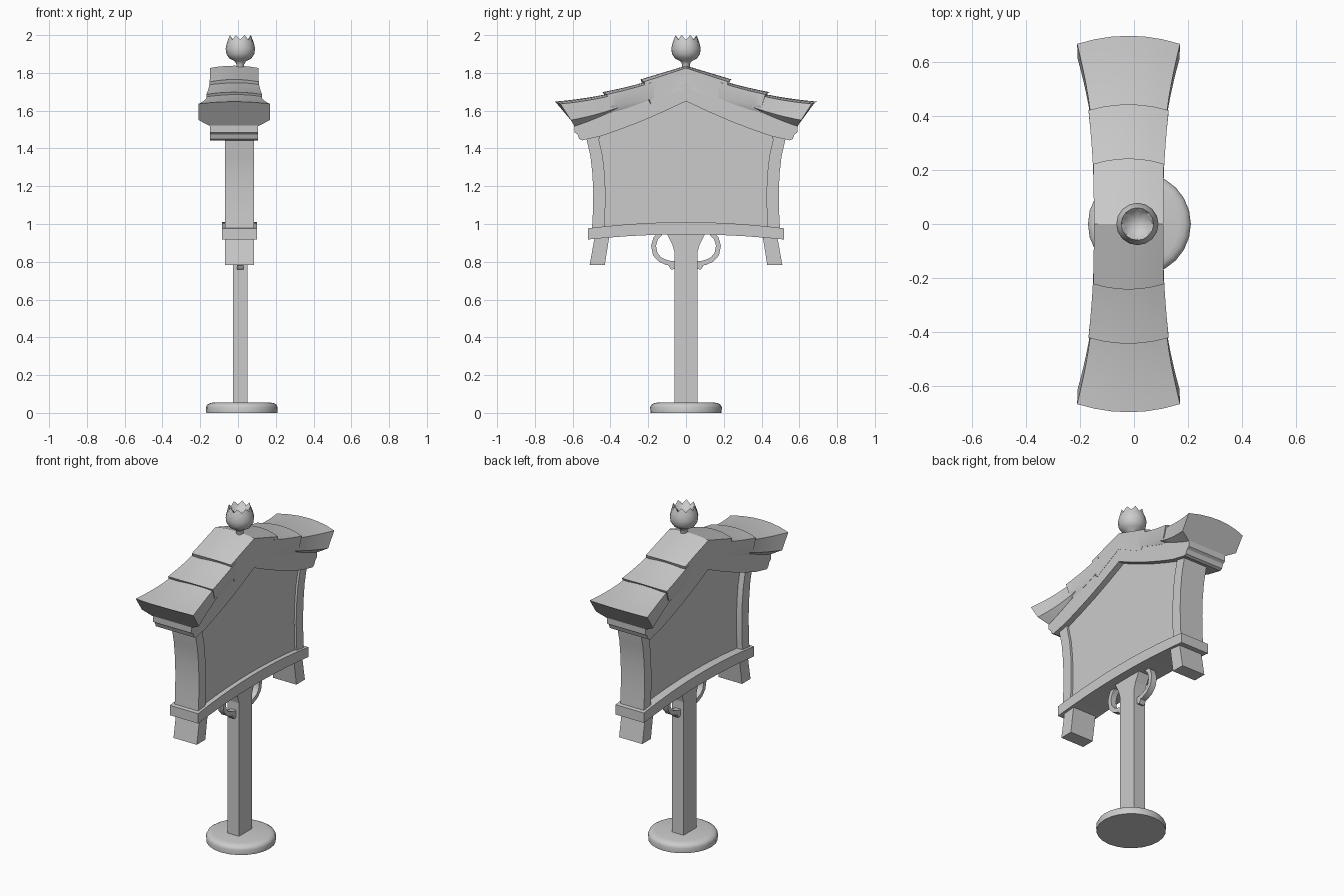
import bpy, bmesh, math

if "Cube" in bpy.data.objects:
    bpy.data.objects.remove(bpy.data.objects["Cube"])

def finish(name, bm, smooth=None):
    bmesh.ops.recalc_face_normals(bm, faces=bm.faces)
    me = bpy.data.meshes.new(name)
    bm.to_mesh(me)
    bm.free()
    ob = bpy.data.objects.new(name, me)
    bpy.context.collection.objects.link(ob)
    if smooth:
        bpy.ops.object.select_all(action='DESELECT')
        bpy.context.view_layer.objects.active = ob
        ob.select_set(True)
        bpy.ops.object.shade_smooth_by_angle(angle=math.radians(smooth))
    return ob

def extrude(name, prof, x0, x1, side=1, smooth=None):
    """Extrude a (y, z) outline along x."""
    bm = bmesh.new()
    f = bm.faces.new([bm.verts.new((x0, side * y, z)) for y, z in prof])
    g = bmesh.ops.extrude_face_region(bm, geom=[f])
    for v in g['geom']:
        if isinstance(v, bmesh.types.BMVert):
            v.co.x = x1
    return finish(name, bm, smooth)

def mirrored(half):
    """Full outline from a right half running bottom to top."""
    return half + [(-y, z) for y, z in reversed(half) if y > 0]

def lathe(name, rings, cx, n, smooth, zig=None):
    """Revolve (radius, z); zig maps ring index to an alternating z offset."""
    zig = zig or {}
    bm = bmesh.new()
    loops = []
    for i, (r, z) in enumerate(rings):
        loops.append([bm.verts.new((cx + r * math.cos(k * math.tau / n), r * math.sin(k * math.tau / n),
                      z + zig.get(i, 0) * (1 if k % 2 else -1))) for k in range(n)])
    for a, b in zip(loops, loops[1:]):
        for k in range(n):
            j = (k + 1) % n
            bm.faces.new((a[k], a[j], b[j], b[k]))
    bm.faces.new(loops[0])
    bm.faces.new(loops[-1])
    return finish(name, bm, smooth)

def roof_tile(name, side, start, end, arc, sag):
    """Loft a crowned tile; start/end = (half width, top y, top z, bottom y, bottom z)."""
    bm = bmesh.new()
    loops, n = [], 6
    for i in range(n + 1):
        t = i / n
        hw, yt, zt, yb, zb = [a + (b - a) * t for a, b in zip(start, end)]
        hw = start[0] + (end[0] - start[0]) * t ** 1.4
        dip = sag * 4 * t * (1 - t)
        pts = []
        for k in range(7):                      # crowned top
            u = k / 3 - 1
            pts.append((hw * u, yt - arc * t * u * u, zt - dip - 0.012 * u * u))
        pts.append((hw * 0.99, yb, zb - dip))   # lower edge, then tapered underside
        pts.append((0.128, yb - 0.02 * t, zb - dip - 0.03 * t - 0.002))
        pts.append((-0.128, yb - 0.02 * t, zb - dip - 0.03 * t - 0.002))
        pts.append((-hw * 0.99, yb, zb - dip))
        loops.append([bm.verts.new((x - 0.02, side * y, z)) for x, y, z in pts])
    for a, b in zip(loops, loops[1:]):
        for k in range(len(a)):
            j = (k + 1) % len(a)
            bm.faces.new((a[k], a[j], b[j], b[k]))
    bm.faces.new(loops[0])
    bm.faces.new(loops[-1])
    finish(name, bm, 25)

# Round base and post with flared head
lathe("base_disc", [(0.188, 0), (0.19, 0.03), (0.184, 0.043), (0.17, 0.051), (0.15, 0.055)], 0.02, 24, 50)
extrude("post", mirrored([(0.06, 0.002), (0.06, 0.85), (0.072, 0.89), (0.105, 0.955)]), -0.026, 0.049)

# Curved bottom rail
rail_y = [-0.52 + 1.04 * i / 10 for i in range(11)]
bend = lambda y, mid, end: mid + (end - mid) * (y / 0.52) ** 2
extrude("bottom_rail", [(y, bend(y, 0.945, 0.918)) for y in rail_y] +
        [(y, bend(y, 1.01, 0.977)) for y in reversed(rail_y)], -0.086, 0.101, smooth=25)

# Recessed notice panel
extrude("panel", mirrored([(0.46, 0.95), (0.46, 1.51), (0.24, 1.58), (0, 1.69)]), -0.035, 0.073)

for side, tag in ((1, "right"), (-1, "left")):
    # Curved side pillars and splayed feet
    outer = [(0.499, 0.95), (0.493, 1.06), (0.491, 1.16), (0.495, 1.26), (0.506, 1.36), (0.528, 1.455), (0.53, 1.49)]
    extrude("pillar_" + tag, outer + [(y - 0.065, z) for y, z in reversed(outer)], -0.07, 0.086, side, 25)
    extrude("foot_" + tag, [(0.43, 0.783), (0.51, 0.783), (0.482, 0.94), (0.405, 0.94)], -0.069, 0.085, side)

    # Scroll bracket: offset a centre path to both sides
    path = [(0.135, 0.95), (0.16, 0.925), (0.172, 0.885), (0.163, 0.84), (0.138, 0.812), (0.105, 0.797),
            (0.075, 0.79), (0.05, 0.79)]
    out, inn = [], []
    for i, (y, z) in enumerate(path):
        a, b = path[max(i - 1, 0)], path[min(i + 1, len(path) - 1)]
        dy, dz = b[0] - a[0], b[1] - a[1]
        d = 0.013 / math.hypot(dy, dz)
        out.append((y - dz * d, z + dy * d))
        inn.append((y + dz * d, z - dy * d))
    extrude("bracket_" + tag, out + inn[::-1], -0.006, 0.03, side, 35)
    extrude("bracket_curl_" + tag, [(0.05, 0.80), (0.095, 0.80), (0.09, 0.775), (0.078, 0.758), (0.055, 0.765)],
            -0.006, 0.03, side)

    # Three overlapping roof tiles per slope
    roof_tile("roof_tile_top_" + tag, side, (0.128, 0, 1.838, 0, 1.73),
              (0.13, 0.242, 1.765, 0.205, 1.665), 0.02, 0)
    roof_tile("roof_tile_middle_" + tag, side, (0.13, 0.17, 1.765, 0.17, 1.67),
              (0.148, 0.442, 1.698, 0.40, 1.625), 0.022, 0.004)
    roof_tile("roof_tile_eave_" + tag, side, (0.138, 0.37, 1.698, 0.35, 1.62),
              (0.19, 0.695, 1.648, 0.61, 1.55), 0.03, 0.006)

# Arched beam under the roof with moulded ends
beam = [(0, 1.65), (0.12, 1.594), (0.24, 1.542), (0.35, 1.5), (0.45, 1.465), (0.55, 1.443),
        (0.565, 1.45), (0.575, 1.475), (0.59, 1.485), (0.592, 1.525), (0.5, 1.555), (0.35, 1.61), (0.2, 1.67), (0, 1.75)]
extrude("roof_beam", beam + [(-y, z) for y, z in beam[-2:0:-1]], -0.147, 0.107, smooth=20)

# Bud finial with a toothed rim
lathe("finial", [(0.022, 1.79), (0.02, 1.845), (0.03, 1.862), (0.058, 1.876), (0.074, 1.9), (0.078, 1.93),
                 (0.071, 1.96), (0.06, 1.988), (0.048, 1.975), (0.03, 1.958), (0.008, 1.953)],
      0.0125, 16, 60, {7: 0.012, 8: 0.006})
